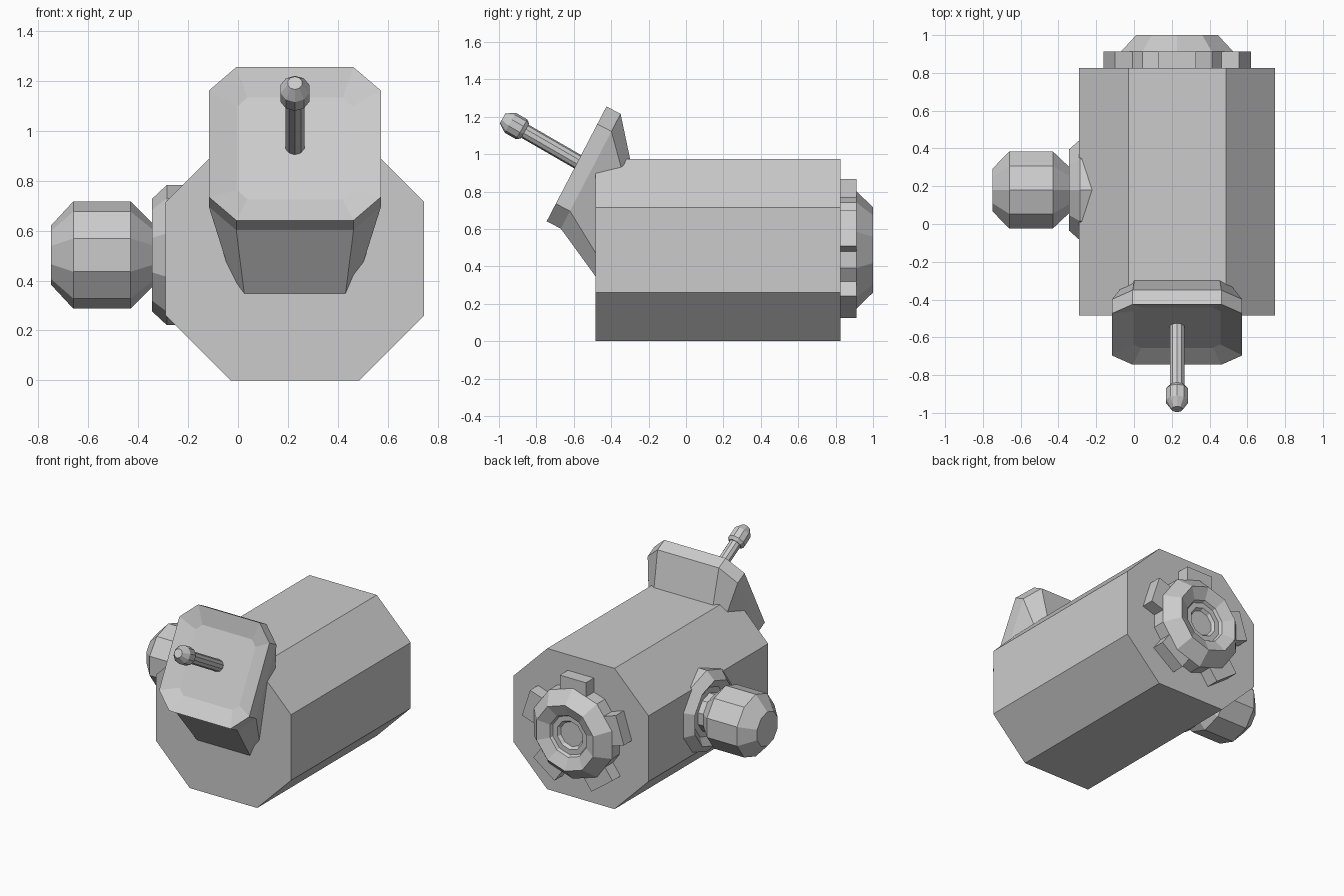
import bpy, bmesh, math
from mathutils import Vector

if "Cube" in bpy.data.objects:
    bpy.data.objects.remove(bpy.data.objects["Cube"])

X, Y, Z = Vector((1, 0, 0)), Vector((0, 1, 0)), Vector((0, 0, 1))
CX, CZ = 0.228, 0.488


def loft(name, rings):
    """Skin a series of equal-length point rings and cap both ends."""
    bm = bmesh.new()
    rows = [[bm.verts.new(p) for p in ring] for ring in rings]
    n = len(rows[0])
    for a, b in zip(rows, rows[1:]):
        for i in range(n):
            j = (i + 1) % n
            bm.faces.new((a[i], a[j], b[j], b[i]))
    bm.faces.new(rows[0])
    bm.faces.new(rows[-1])
    bmesh.ops.recalc_face_normals(bm, faces=bm.faces)
    me = bpy.data.meshes.new(name)
    bm.to_mesh(me)
    bm.free()
    ob = bpy.data.objects.new(name, me)
    bpy.context.collection.objects.link(ob)
    return ob


def lathe(name, origin, axis, up, profile, sides=10):
    """Revolve (distance along axis, radius) pairs; first vertex points up."""
    side = axis.cross(up)
    angles = [2 * math.pi * i / sides for i in range(sides)]
    return loft(name, [[origin + axis * s + (up * math.cos(a) + side * math.sin(a)) * r
                        for a in angles] for s, r in profile])


def octagon(bottom, low, high, top):
    """Symmetric octagon from four (half width, height) pairs."""
    half = [bottom, low, high, top]
    return half + [(-w, h) for w, h in reversed(half)]


# Main octagonal body
section = octagon((0.258, 0), (0.518, 0.26), (0.518, 0.715), (0.258, 0.975))
loft("body", [[(CX + w, y, h) for w, h in section] for y in (-0.485, 0.825)])

# Tilted front panel: dished face, thick rim, sheared base sunk into the body
centre = Vector((CX, -0.585, 0.948))
along = Vector((0, 0.462, 0.887))
inward = Vector((0, 0.887, -0.462))
rim = octagon((0.235, -0.346), (0.345, -0.24), (0.345, 0.24), (0.235, 0.346))
dish = octagon((0.19, -0.23), (0.23, -0.19), (0.23, 0.19), (0.19, 0.23))
base = octagon((0.195, -0.52), (0.235, -0.45), (0.235, -0.14), (0.215, -0.08))
loft("front_panel", [[centre + X * w + along * h + inward * d for w, h in ring]
                     for d, ring in ((0.04, dish), (0, rim), (0.085, rim), (0.435, base))])

# Lever and its knob
tilt = math.radians(30)
lever_axis = Vector((0, -math.cos(tilt), math.sin(tilt)))
lever_up = lever_axis.cross(X)
lever_up = lever_up if lever_up.z > 0 else -lever_up
lever_base = Vector((CX, -0.545, 0.94))
lathe("lever", lever_base, lever_axis, lever_up, [(-0.03, 0.04), (0.40, 0.04)])
lathe("lever_knob", lever_base, lever_axis, lever_up,
      [(0.365, 0.045), (0.385, 0.061), (0.455, 0.061), (0.503, 0.03)])

# Side bulb and its dished flange
side_origin = Vector((0, 0.18, 0.502))
lathe("side_flange", side_origin, -X, Z,
      [(0.20, 0.281), (0.285, 0.281), (0.345, 0.225), (0.305, 0.17)])
lathe("side_bulb", side_origin, -X, Z,
      [(0.28, 0.13), (0.345, 0.13), (0.43, 0.215), (0.66, 0.215), (0.75, 0.118)])

# Rear cap with stepped recess
rear_origin = Vector((CX, 0, CZ))
lathe("rear_cap", rear_origin, Y, Z,
      [(0.80, 0.313), (0.912, 0.313), (1.0, 0.228), (0.965, 0.145), (0.945, 0.135),
       (0.945, 0.10), (0.925, 0.085)])

# Five lugs around the rear cap
for i in range(5):
    a = 2 * math.pi * i / 5
    out = Vector((math.sin(a), 0, math.cos(a)))
    tan = Vector((math.cos(a), 0, -math.sin(a)))
    loft(f"rear_lug_{i + 1}", [[rear_origin + Y * y + out * r + tan * t
                               for r, t in ((0.25, -0.1), (0.378, -0.1), (0.378, 0.1), (0.25, 0.1))]
                              for y in (0.81, 0.912)])
